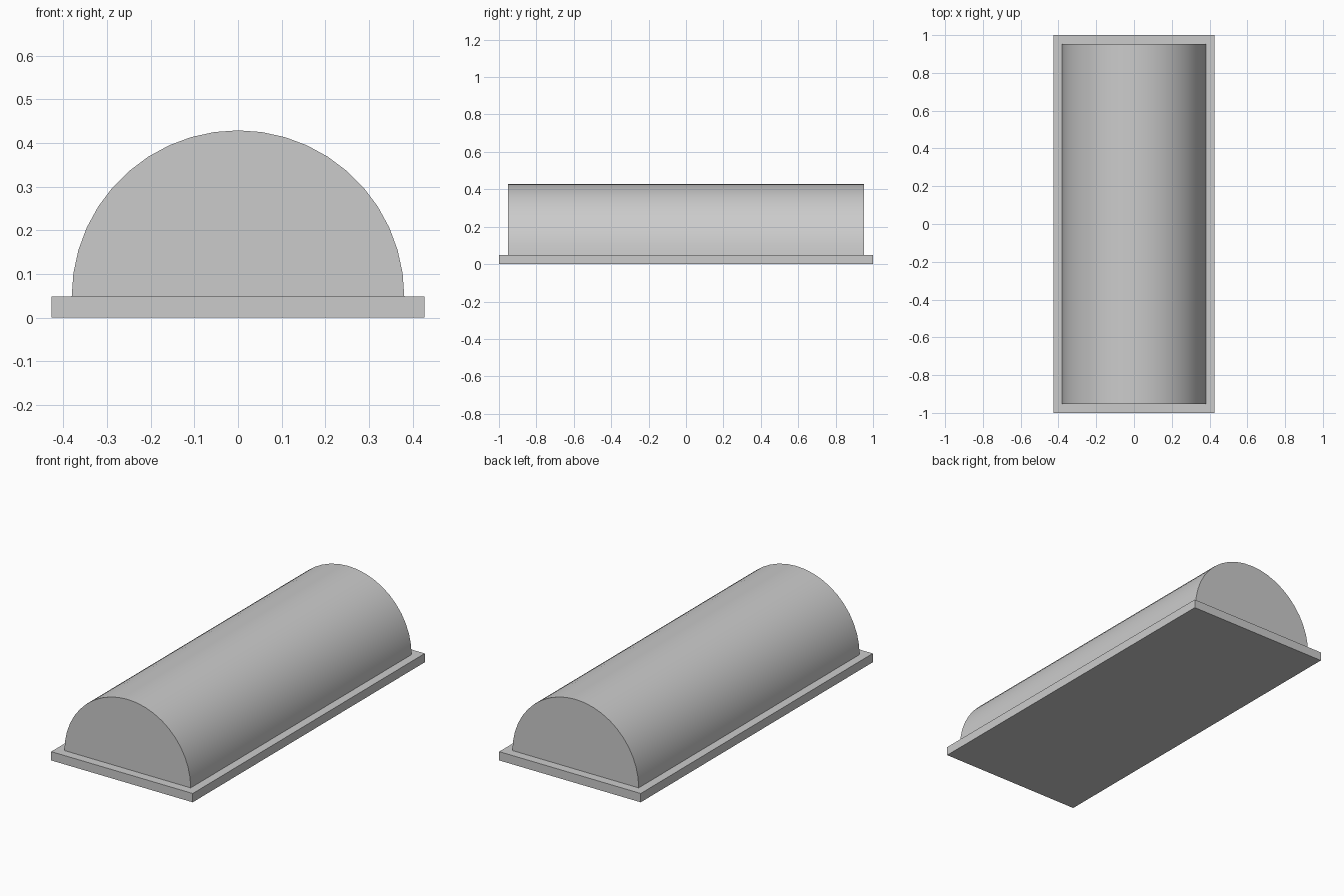
import bpy, bmesh
from math import cos, sin, pi, radians

cube = bpy.data.objects.get("Cube")
if cube:
    bpy.data.objects.remove(cube, do_unlink=True)

BASE_TOP = 0.048
RADIUS = 0.381
SEGMENTS = 22

grey = bpy.data.materials.new("light_grey")
grey.use_nodes = True
grey.diffuse_color = (0.6, 0.6, 0.6, 1)
grey.node_tree.nodes["Principled BSDF"].inputs["Base Color"].default_value = (0.6, 0.6, 0.6, 1)


def extruded_profile(name, points, half_length):
    """Closed x-z profile extruded along y, centred on y = 0."""
    bm = bmesh.new()
    face = bm.faces.new([bm.verts.new((x, -half_length, z)) for x, z in points])
    extruded = bmesh.ops.extrude_face_region(bm, geom=[face])["geom"]
    moved = [v for v in extruded if isinstance(v, bmesh.types.BMVert)]
    bmesh.ops.translate(bm, verts=moved, vec=(0, 2 * half_length, 0))
    bmesh.ops.recalc_face_normals(bm, faces=bm.faces)
    mesh = bpy.data.meshes.new(name)
    bm.to_mesh(mesh)
    bm.free()
    mesh.materials.append(grey)
    obj = bpy.data.objects.new(name, mesh)
    bpy.context.collection.objects.link(obj)
    return obj


# Flat rectangular base plate
W = 0.427
extruded_profile("base_plate", [(-W, 0), (W, 0), (W, BASE_TOP), (-W, BASE_TOP)], 1.0)

# Half-round barrel cover on the plate
arc = [(RADIUS * cos(pi * i / SEGMENTS), BASE_TOP + RADIUS * sin(pi * i / SEGMENTS))
       for i in range(SEGMENTS + 1)]
cover = extruded_profile("half_round_cover", arc, 0.952)

# Smooth the curve, keep the end caps crisp
bpy.ops.object.select_all(action="DESELECT")
cover.select_set(True)
bpy.context.view_layer.objects.active = cover
bpy.ops.object.shade_smooth_by_angle(angle=radians(30))
